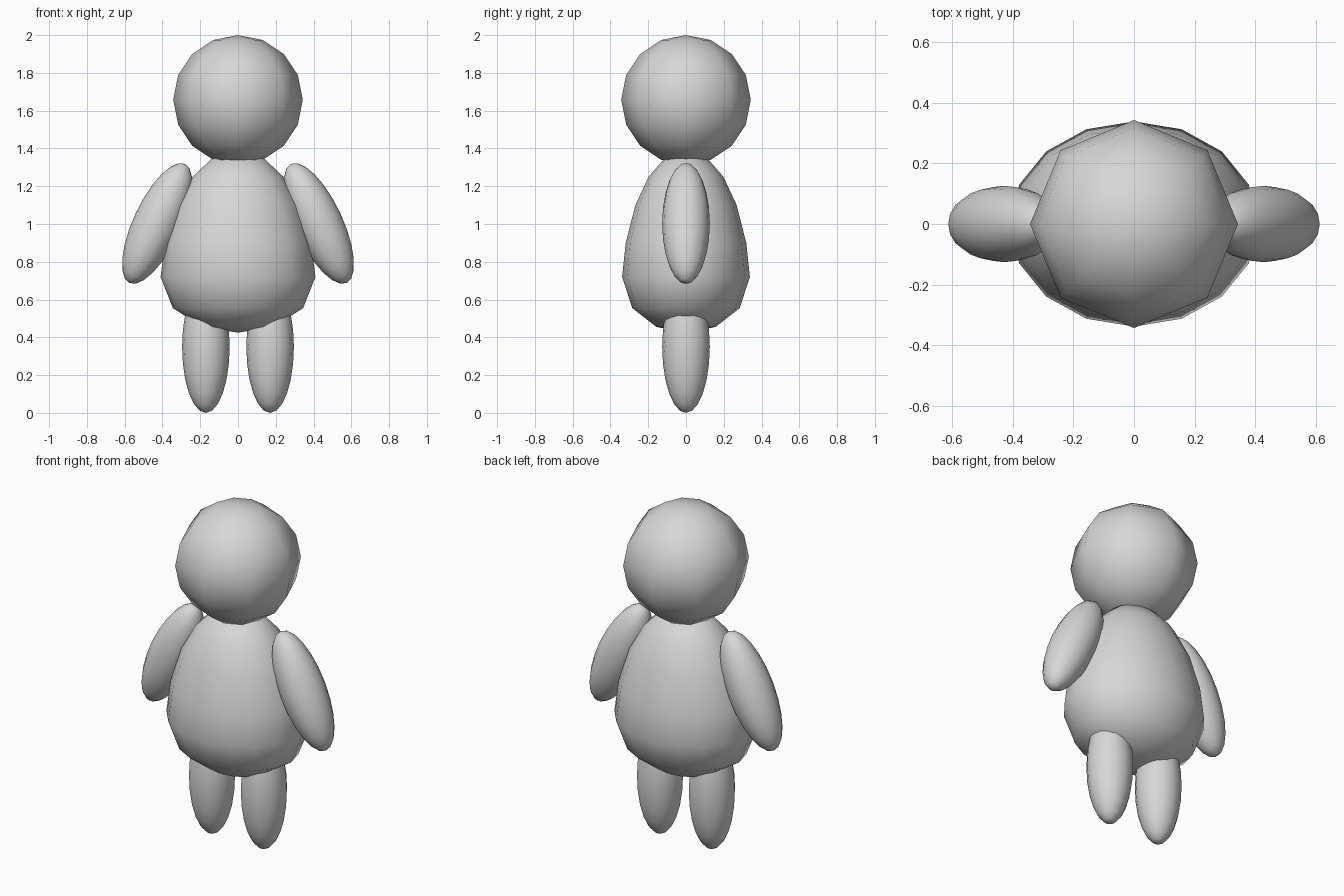
import bpy, bmesh, math
from mathutils import Matrix, Vector

if "Cube" in bpy.data.objects:
    bpy.data.objects.remove(bpy.data.objects["Cube"])

grey = bpy.data.materials.new("plain_grey")
grey.diffuse_color = (0.68, 0.68, 0.68, 1)
grey.use_nodes = True
grey.node_tree.nodes["Principled BSDF"].inputs["Base Color"].default_value = grey.diffuse_color


def finish(name, bm):
    """Turn a bmesh into a smooth grey object."""
    bmesh.ops.recalc_face_normals(bm, faces=bm.faces)
    for f in bm.faces:
        f.smooth = True
    mesh = bpy.data.meshes.new(name)
    bm.to_mesh(mesh)
    bm.free()
    mesh.materials.append(grey)
    obj = bpy.data.objects.new(name, mesh)
    bpy.context.collection.objects.link(obj)
    return obj


def ellipsoid(name, loc, radii, segments, rings, tilt=0):
    bm = bmesh.new()
    matrix = (Matrix.Translation(loc) @ Matrix.Rotation(tilt, 4, 'Y')
              @ Matrix.Diagonal((*radii, 1)))
    bmesh.ops.create_uvsphere(bm, u_segments=segments, v_segments=rings,
                              radius=1, matrix=matrix)
    return finish(name, bm)


def lathe(name, profile, segments, depth):
    """Revolve (radius, z) points between two poles, flattened in y."""
    bm = bmesh.new()
    low = bm.verts.new((0, 0, profile[0][1]))
    high = bm.verts.new((0, 0, profile[-1][1]))
    rings = []
    for r, z in profile[1:-1]:
        angles = [2 * math.pi * i / segments for i in range(segments)]
        rings.append([bm.verts.new((r * math.cos(a), r * depth * math.sin(a), z))
                      for a in angles])
    for i in range(segments):
        j = (i + 1) % segments
        bm.faces.new((low, rings[0][j], rings[0][i]))
        bm.faces.new((high, rings[-1][i], rings[-1][j]))
        for a, b in zip(rings, rings[1:]):
            bm.faces.new((a[i], a[j], b[j], b[i]))
    return finish(name, bm)


# Head: low-poly ball with eight sides
ellipsoid("head", (0, 0, 1.657), (0.343, 0.343, 0.343), 8, 8)

# Pear-shaped body
lathe("body", [(0, 0.425), (0.19, 0.455), (0.345, 0.555), (0.41, 0.72),
               (0.387, 0.9), (0.325, 1.1), (0.24, 1.25), (0.14, 1.345),
               (0, 1.375)], 16, 0.825)

# Paired limbs
for side, s in (("left", -1), ("right", 1)):
    ellipsoid(f"{side}_arm", (s * 0.428, 0, 1.003), (0.126, 0.126, 0.348),
              16, 12, -s * math.radians(25))
    ellipsoid(f"{side}_leg", (s * 0.17, 0, 0.35), (0.126, 0.126, 0.35), 16, 12)
